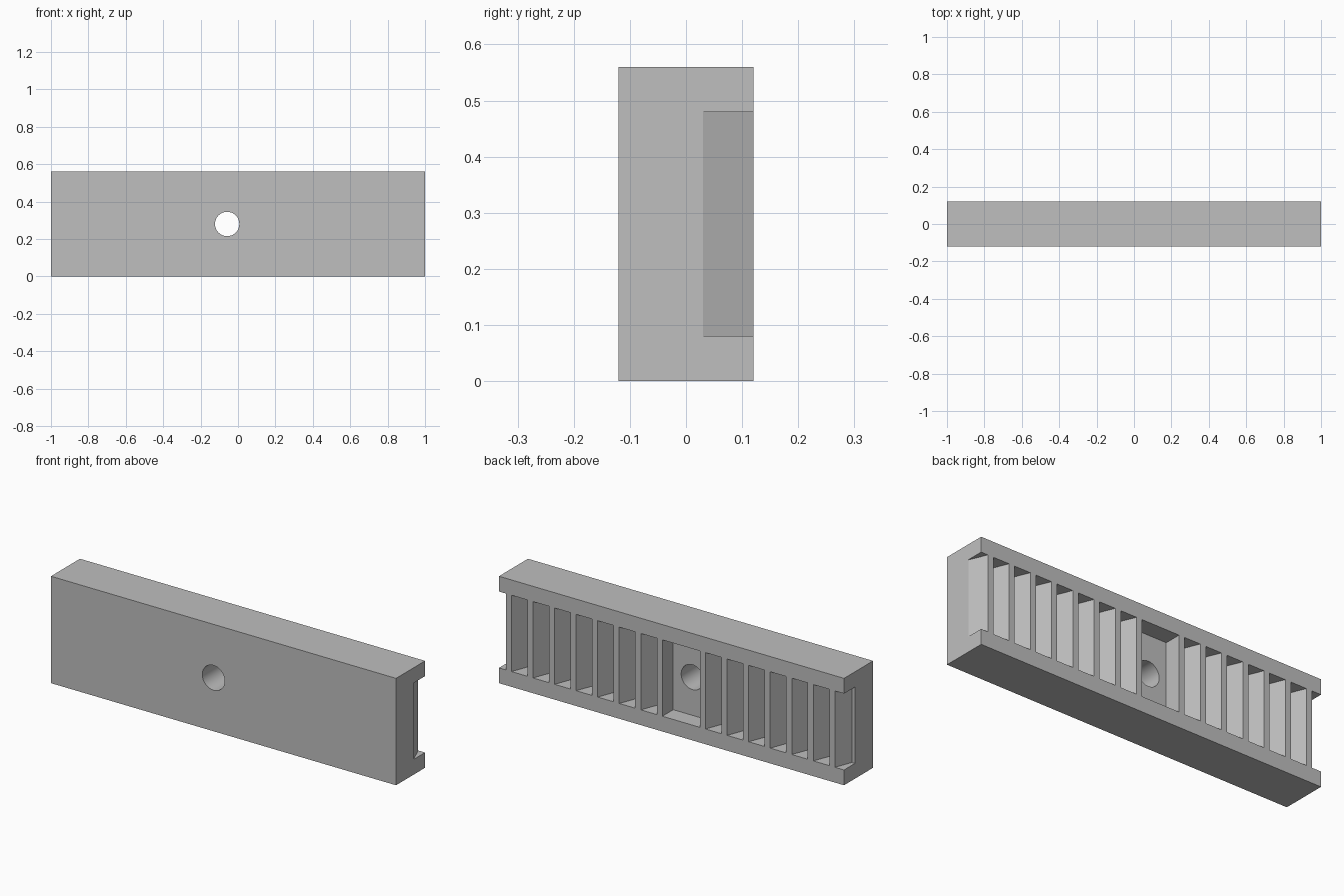
import bpy, bmesh, math
from mathutils import Matrix

old = bpy.data.objects.get("Cube")
if old:
    bpy.data.objects.remove(old, do_unlink=True)

HALF_DEPTH, HEIGHT = 0.12, 0.56
FLOOR_Y, OVER_Y = 0.03, 0.13          # channel floor, cutter overshoot
Z0, Z1 = 0.08, 0.48                   # channel between the rails
PITCH, COUNT, MISSING = 0.125, 16, 8
FOOT_L, TIP_L, TIP_R, FOOT_R = 0.998, 0.9605, 0.928, 0.893   # first tooth
HOLE_X = -0.058

grey = bpy.data.materials.new("plain_grey")
grey.use_nodes = True
colour = (0.52, 0.52, 0.52, 1)
grey.diffuse_color = colour
grey.node_tree.nodes["Principled BSDF"].inputs["Base Color"].default_value = colour


def make_object(name, bm):
    bmesh.ops.recalc_face_normals(bm, faces=bm.faces)
    mesh = bpy.data.meshes.new(name)
    bm.to_mesh(mesh)
    bm.free()
    mesh.materials.append(grey)
    obj = bpy.data.objects.new(name, mesh)
    bpy.context.collection.objects.link(obj)
    return obj


def overshoot(tip, foot):
    """Carry a tooth flank past the back face in a straight line."""
    return foot + (tip - foot) * (OVER_Y - FLOOR_Y) / (HALF_DEPTH - FLOOR_Y)


def add_slot(bm, floor_a, floor_b, mouth_a, mouth_b):
    """Upright prism that clears the space between two teeth."""
    outline = [(floor_a, FLOOR_Y), (floor_b, FLOOR_Y), (mouth_b, OVER_Y), (mouth_a, OVER_Y)]
    low, high = ([bm.verts.new((x, y, z)) for x, y in outline] for z in (Z0, Z1))
    bm.faces.new(low)
    bm.faces.new(high)
    for i in range(4):
        j = (i + 1) % 4
        bm.faces.new((low[i], low[j], high[j], high[i]))


# Solid bar
bm = bmesh.new()
bmesh.ops.create_cube(bm, size=1)
bmesh.ops.scale(bm, vec=(2, 2 * HALF_DEPTH, HEIGHT), verts=bm.verts)
bmesh.ops.translate(bm, vec=(0, 0, HEIGHT / 2), verts=bm.verts)
bar = make_object("toothed_bar", bm)

# Slots between teeth, with a straight pocket in place of the missing tooth
bm = bmesh.new()
left_mouth, right_mouth = overshoot(TIP_L, FOOT_L), overshoot(TIP_R, FOOT_R)
add_slot(bm, 1.1, FOOT_L, 1.1, left_mouth)
for k in range(COUNT):
    shift = k * PITCH
    after = shift + PITCH
    if k == MISSING - 1:
        a, b = TIP_R - shift, TIP_L - after - PITCH
        add_slot(bm, a, b, a, b)
    elif k == COUNT - 1:
        add_slot(bm, FOOT_R - shift, -1.1, right_mouth - shift, -1.1)
    elif k != MISSING:
        add_slot(bm, FOOT_R - shift, FOOT_L - after, right_mouth - shift, left_mouth - after)
slots = make_object("slot_cutter", bm)

# Round screw hole through the pocket
bm = bmesh.new()
bmesh.ops.create_cone(bm, cap_ends=True, segments=64, radius1=0.065, radius2=0.065, depth=0.5,
                      matrix=Matrix.Translation((HOLE_X, 0, HEIGHT / 2))
                      @ Matrix.Rotation(math.pi / 2, 4, "X"))
hole = make_object("hole_cutter", bm)

# Cut the bar, then discard the cutters
bpy.ops.object.select_all(action="DESELECT")
bpy.context.view_layer.objects.active = bar
bar.select_set(True)
for cutter in (slots, hole):
    cutter.hide_render = True
    mod = bar.modifiers.new(cutter.name, "BOOLEAN")
    mod.operation = "DIFFERENCE"
    mod.solver = "EXACT"
    mod.object = cutter
    bpy.ops.object.modifier_apply(modifier=mod.name)
    bpy.data.objects.remove(cutter, do_unlink=True)
bpy.ops.object.shade_smooth_by_angle(angle=math.radians(15))
